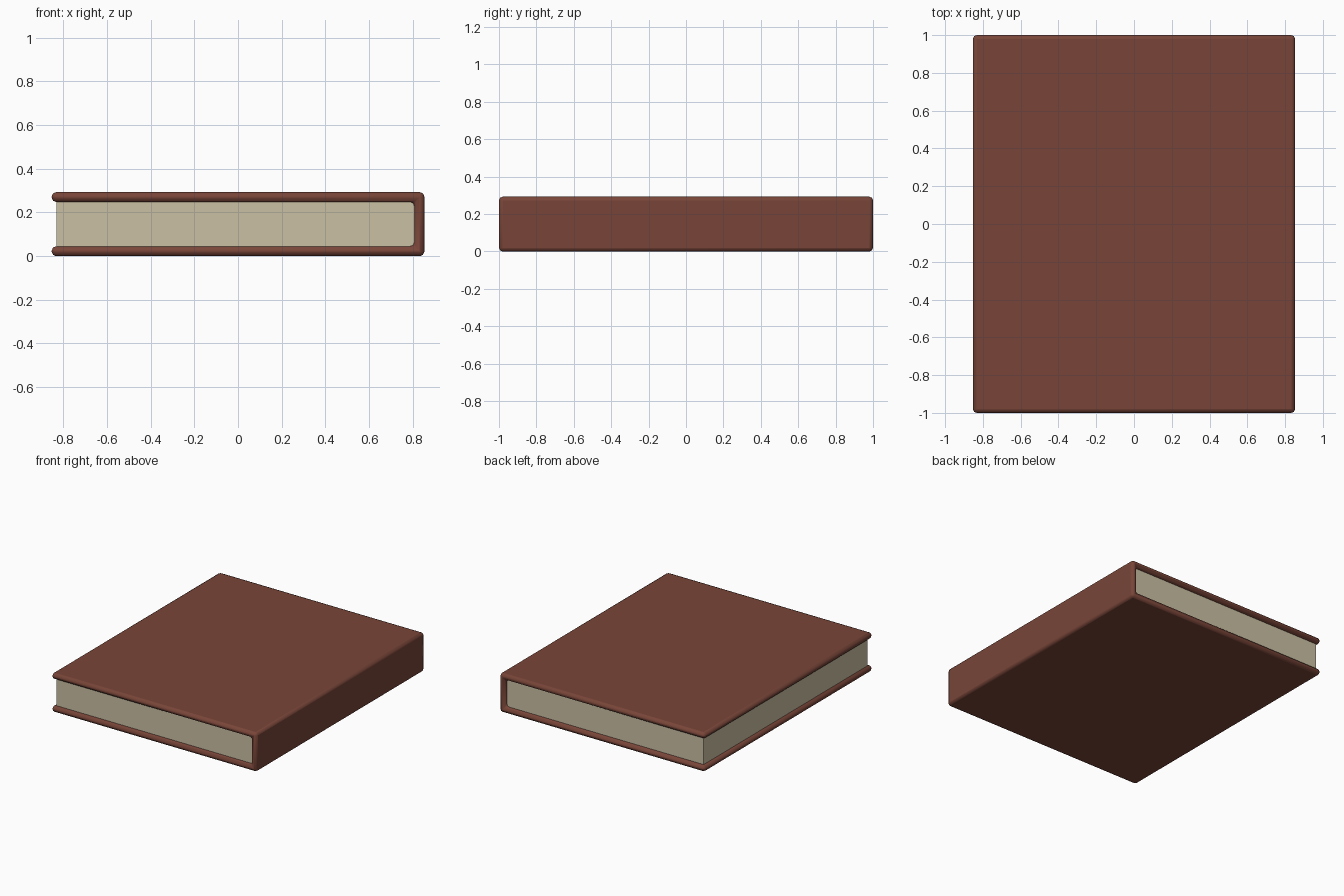
import bpy, bmesh, math

if "Cube" in bpy.data.objects:
    bpy.data.objects.remove(bpy.data.objects["Cube"])


def material(name, rgb):
    m = bpy.data.materials.new(name)
    m.diffuse_color = (*rgb, 1)
    m.use_nodes = True
    m.node_tree.nodes["Principled BSDF"].inputs["Base Color"].default_value = m.diffuse_color
    return m


def extrude_profile(name, profile, half_length, mat):
    """Extrude an x-z outline along y, centred on y = 0."""
    bm = bmesh.new()
    face = bm.faces.new([bm.verts.new((x, -half_length, z)) for x, z in profile])
    moved = bmesh.ops.extrude_face_region(bm, geom=[face])["geom"]
    verts = [g for g in moved if isinstance(g, bmesh.types.BMVert)]
    bmesh.ops.translate(bm, verts=verts, vec=(0, 2 * half_length, 0))
    bmesh.ops.recalc_face_normals(bm, faces=bm.faces)
    mesh = bpy.data.meshes.new(name)
    bm.to_mesh(mesh)
    bm.free()
    mesh.materials.append(mat)
    obj = bpy.data.objects.new(name, mesh)
    bpy.context.collection.objects.link(obj)
    return obj


leather = material("leather", (0.19, 0.06, 0.04))
paper = material("paper", (0.60, 0.53, 0.37))

W, H, T = 0.853, 0.293, 0.045  # half width, height, board thickness

# Cover: two boards joined by the spine on the right
cover = extrude_profile("cover", [
    (-W, 0), (W, 0), (W, H), (-W, H),
    (-W, H - T), (W - T, H - T), (W - T, T), (-W, T)], 1.0, leather)
bevel = cover.modifiers.new("rounded_edges", "BEVEL")
bevel.width = 0.02
bevel.segments = 2
bevel.limit_method = "ANGLE"
bpy.context.view_layer.objects.active = cover
cover.select_set(True)
bpy.ops.object.shade_smooth_by_angle(angle=math.radians(50))

# Page block, tucked slightly inside the cover
extrude_profile("pages", [
    (-0.83, T - 0.005), (W - T + 0.005, T - 0.005),
    (W - T + 0.005, H - T + 0.005), (-0.83, H - T + 0.005)], 0.975, paper)
